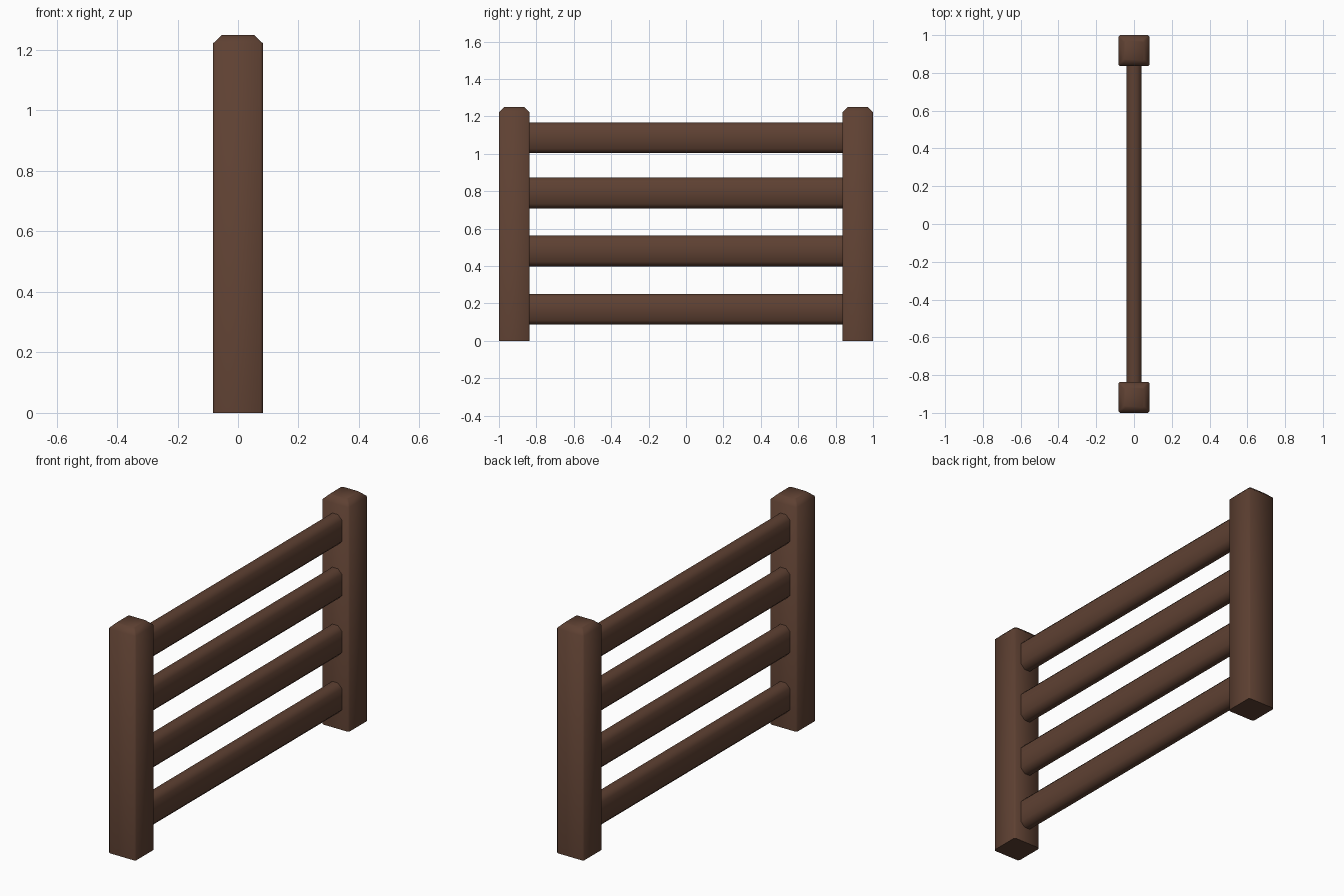
import bpy, bmesh

if "Cube" in bpy.data.objects:
    bpy.data.objects.remove(bpy.data.objects["Cube"])

wood = bpy.data.materials.new("dark brown wood")
wood.diffuse_color = (0.112, 0.052, 0.032, 1)
wood.use_nodes = True
wood.node_tree.nodes["Principled BSDF"].inputs["Base Color"].default_value = wood.diffuse_color


def chamfered(w, h, c):
    """Rectangle outline with cut corners, counter-clockwise."""
    a, b = w / 2, h / 2
    return [(a, c - b), (a, b - c), (a - c, b), (c - a, b),
            (-a, b - c), (-a, c - b), (c - a, -b), (a - c, -b)]


def loft(name, rings):
    """Skin a stack of rings and close both ends."""
    bm = bmesh.new()
    loops = [[bm.verts.new(p) for p in r] for r in rings]
    n = len(loops[0])
    for lo, hi in zip(loops, loops[1:]):
        for i in range(n):
            bm.faces.new((lo[i], lo[(i + 1) % n], hi[(i + 1) % n], hi[i]))
    bm.faces.new(loops[0][::-1])
    bm.faces.new(loops[-1])
    bmesh.ops.recalc_face_normals(bm, faces=bm.faces)
    me = bpy.data.meshes.new(name)
    bm.to_mesh(me)
    bm.free()
    me.materials.append(wood)
    ob = bpy.data.objects.new(name, me)
    bpy.context.collection.objects.link(ob)
    bpy.context.view_layer.objects.active = ob
    ob.select_set(True)
    bpy.ops.object.shade_smooth_by_angle(angle=1.05)
    ob.select_set(False)
    return ob


# Two square posts with a chamfered top
W = 0.164
for side, label in ((-1, "front_post"), (1, "back_post")):
    yc = side * (1 - W / 2)
    levels = [(0, W), (1.222, W), (1.25, W - 0.058)]
    loft(label, [[(x, y + yc, z) for x, y in chamfered(w, w, 0.008)]
                 for z, w in levels])

# Four horizontal rails with softened edges
for i, zc in enumerate((0.168, 0.48, 0.79, 1.085)):
    outline = chamfered(0.082, 0.164, 0.024)
    loft(f"rail_{i + 1}", [[(x, y, z + zc) for x, z in outline]
                           for y in (-0.86, 0.86)])
